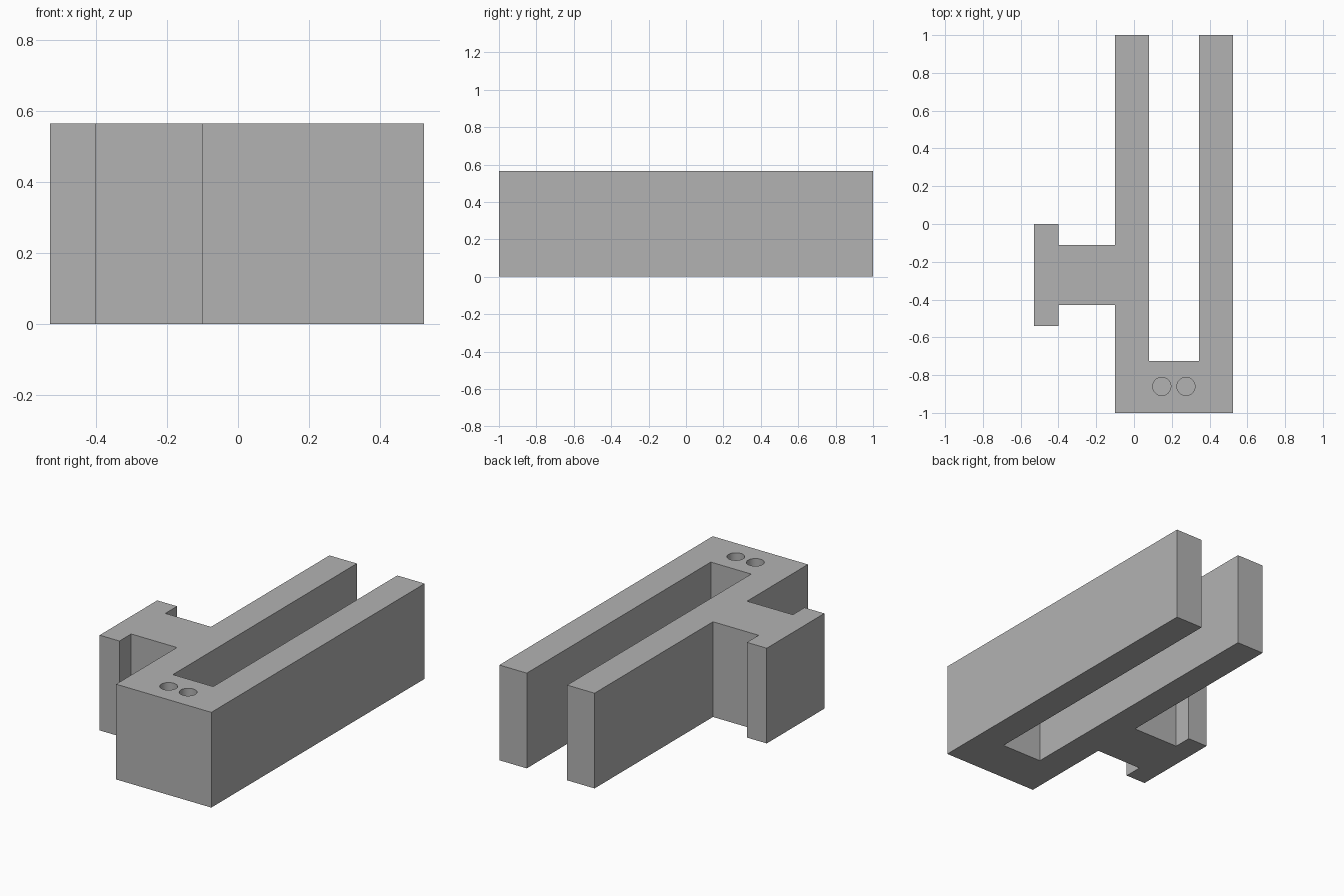
import bpy
import bmesh

HEIGHT = 0.565
HOLE_DEPTH = 0.45
HOLE_RADIUS = 0.048

cube = bpy.data.objects.get("Cube")
if cube:
    bpy.data.objects.remove(cube, do_unlink=True)

grey = bpy.data.materials.new("plain grey")
grey.use_nodes = True
colour = (0.45, 0.45, 0.45, 1.0)
grey.diffuse_color = colour
grey.node_tree.nodes["Principled BSDF"].inputs["Base Color"].default_value = colour


def extrude_outline(name, points, height):
    """Extrude a closed plan outline upward from the floor."""
    bm = bmesh.new()
    face = bm.faces.new([bm.verts.new((x, y, 0)) for x, y in points])
    grown = bmesh.ops.extrude_face_region(bm, geom=[face], use_keep_orig=True)
    top = [v for v in grown["geom"] if isinstance(v, bmesh.types.BMVert)]
    bmesh.ops.translate(bm, verts=top, vec=(0, 0, height))
    bmesh.ops.recalc_face_normals(bm, faces=bm.faces[:])
    mesh = bpy.data.meshes.new(name)
    bm.to_mesh(mesh)
    bm.free()
    obj = bpy.data.objects.new(name, mesh)
    bpy.context.collection.objects.link(obj)
    mesh.materials.append(grey)
    return obj


# Two-pronged body with a T-shaped side tab, in plan
outline = [
    (-0.10, -1.0), (0.525, -1.0), (0.525, 1.0), (0.345, 1.0),
    (0.345, -0.725), (0.08, -0.725), (0.08, 1.0), (-0.10, 1.0),
    (-0.10, -0.11), (-0.40, -0.11), (-0.40, 0.0), (-0.53, 0.0),
    (-0.53, -0.54), (-0.40, -0.54), (-0.40, -0.43), (-0.10, -0.43),
]
body = extrude_outline("forked_bracket", outline, HEIGHT)

# Two blind round holes in the top of the closed end
for x in (0.147, 0.275):
    bpy.ops.mesh.primitive_cylinder_add(
        vertices=48, radius=HOLE_RADIUS, depth=2 * HOLE_DEPTH,
        location=(x, -0.86, HEIGHT))
    cutter = bpy.context.object
    cutter.name = "hole_cutter"
    cutter.hide_render = True
    cutter.data.materials.append(grey)
    bpy.ops.object.select_all(action="DESELECT")
    bpy.context.view_layer.objects.active = body
    body.select_set(True)
    cut = body.modifiers.new("hole", "BOOLEAN")
    cut.operation = "DIFFERENCE"
    cut.solver = "EXACT"
    cut.object = cutter
    bpy.ops.object.modifier_apply(modifier=cut.name)
    bpy.data.objects.remove(cutter, do_unlink=True)

# Smooth hole walls, crisp block edges
bpy.ops.object.shade_smooth_by_angle(angle=0.5)
